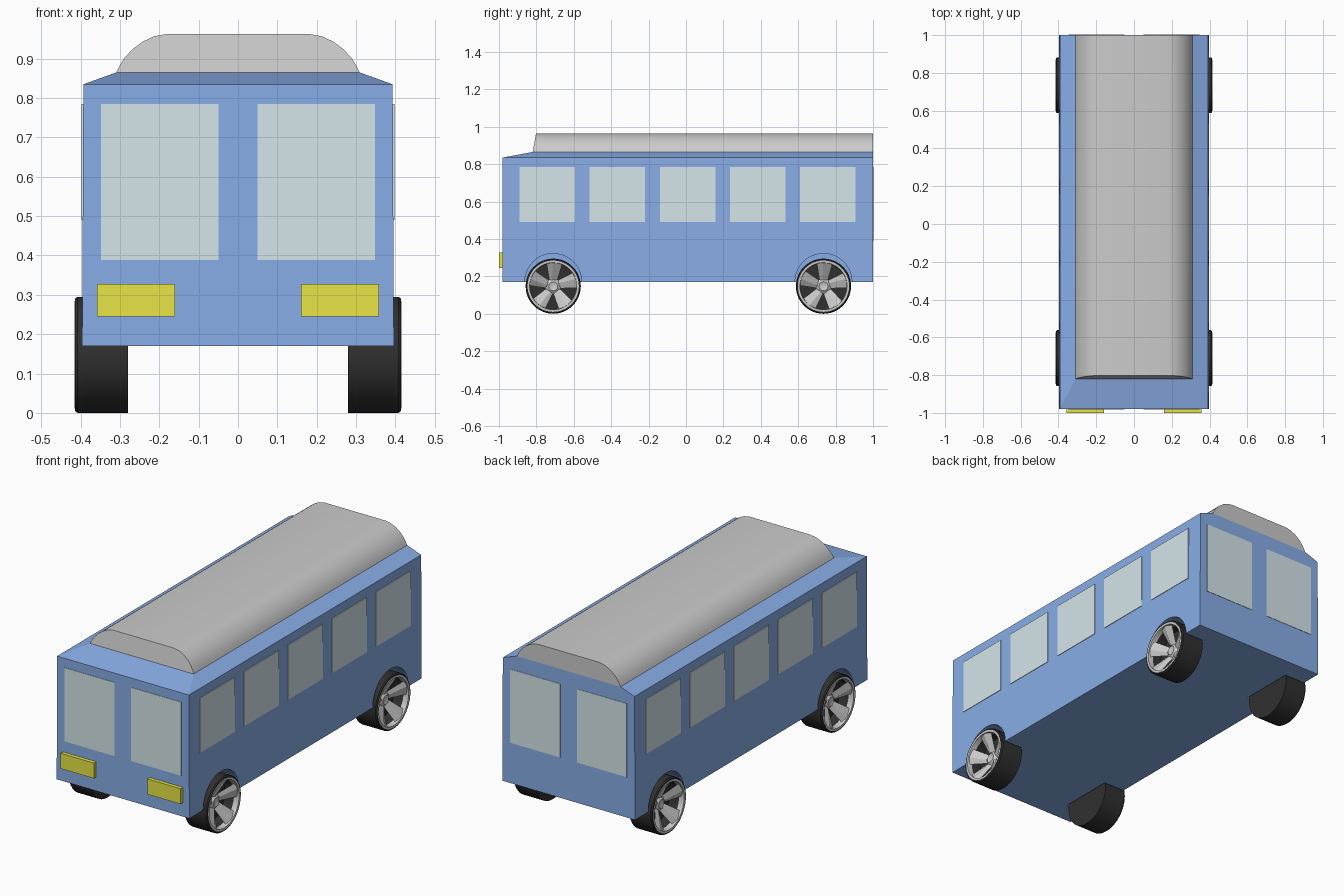
import bpy, bmesh
from math import sin, cos, radians, pi

if "Cube" in bpy.data.objects:
    bpy.data.objects.remove(bpy.data.objects["Cube"])


def material(name, r, g, b):
    m = bpy.data.materials.new(name)
    m.diffuse_color = (r, g, b, 1)
    m.use_nodes = True
    m.node_tree.nodes["Principled BSDF"].inputs["Base Color"].default_value = m.diffuse_color
    return m


BLUE = material("blue paint", 0.25, 0.42, 0.80)
GLASS = material("glass", 0.66, 0.79, 0.83)
YELLOW = material("yellow lamp", 0.80, 0.78, 0.06)
BLACK = material("rubber", 0.03, 0.03, 0.03)


def make(name, verts, faces, mat=None, loc=(0, 0, 0), mirror=False, smooth=None):
    me = bpy.data.meshes.new(name)
    me.from_pydata(verts, [], faces)
    bm = bmesh.new()
    bm.from_mesh(me)
    bmesh.ops.remove_doubles(bm, verts=bm.verts, dist=1e-5)
    bmesh.ops.recalc_face_normals(bm, faces=bm.faces)
    bm.to_mesh(me)
    bm.free()
    ob = bpy.data.objects.new(name, me)
    bpy.context.collection.objects.link(ob)
    ob.location = loc
    if mat:
        me.materials.append(mat)
    if smooth:
        bpy.ops.object.select_all(action='DESELECT')
        ob.select_set(True)
        bpy.context.view_layer.objects.active = ob
        bpy.ops.object.shade_smooth_by_angle(angle=radians(smooth))
    if mirror:
        mod = ob.modifiers.new("mirror", 'MIRROR')
        mod.use_axis = (True, False, False)
        mod.use_clip = False
        mod.use_mirror_merge = False
    return ob


def loft(rings, closed=False):
    """Skin equal-length rings; cap both ends unless closed into a loop."""
    n = len(rings[0])
    verts = [p for r in rings for p in r]
    faces = []
    count = len(rings)
    for i in range(count if closed else count - 1):
        j = (i + 1) % count
        for k in range(n):
            l = (k + 1) % n
            faces.append((i * n + k, i * n + l, j * n + l, j * n + k))
    if not closed:
        faces += [tuple(range(n)), tuple(range((count - 1) * n, count * n))]
    return verts, faces


def rect(x, y0, y1, z):
    return [(-x, y0, z), (x, y0, z), (x, y1, z), (-x, y1, z)]


def circle(x, r, n=48):
    return [(x, r * cos(2 * pi * k / n), r * sin(2 * pi * k / n)) for k in range(n)]


def box(name, x, y, z, mat):
    rings = [[(x[0], y[0], h), (x[1], y[0], h), (x[1], y[1], h), (x[0], y[1], h)] for h in z]
    return make(name, *loft(rings), mat, mirror=True)


# Body shell with sloped roof shoulders
body = make("body", *loft([rect(0.396, -0.98, 1.0, 0.17),
                           rect(0.393, -0.98, 1.0, 0.835),
                           rect(0.31, -0.82, 1.0, 0.865)]), BLUE)

# Rounded roof with raked front
half = [(0.31, 0.863), (0.302, 0.88), (0.288, 0.903), (0.268, 0.924),
        (0.243, 0.943), (0.213, 0.957), (0.18, 0.963)]
section = half + [(-x, z) for x, z in reversed(half)]
front = [(x, -0.82 + (z - 0.863) * 0.18, z) for x, z in section]
back = [(x, 1.0, z) for x, z in section]
make("roof", *loft([front, back]), smooth=30)

# Windows: five per side, two at each end
for i in range(5):
    y = -0.89 + i * 0.375
    box(f"side_window_{i + 1}", (0.38, 0.3975), (y, y + 0.297), (0.49, 0.785), GLASS)
box("front_windows", (0.05, 0.348), (-0.982, -0.97), (0.388, 0.785), GLASS)
box("back_windows", (0.05, 0.348), (0.99, 1.002), (0.388, 0.785), GLASS)

# Headlights
box("headlights", (0.16, 0.358), (-1.0, -0.97), (0.245, 0.328), YELLOW)


# One spoke: a ridged blade sloping inwards from rim to hub
def spoke(angle):
    def pt(x, r, a):
        t = radians(angle + a)
        return (x, r * cos(t), r * sin(t))
    outer = [pt(0.404, 0.13, -20), pt(0.412, 0.129, 2), pt(0.404, 0.13, 18), pt(0.392, 0.13, 2)]
    inner = [pt(0.352, 0.038, -34), pt(0.366, 0.034, 12), pt(0.352, 0.038, 36), pt(0.340, 0.03, 0)]
    return loft([outer, inner])


# Wheels on both axles
for label, y in (("front", -0.71), ("rear", 0.735)):
    loc = (0, y, 0.1475)
    # Wheel arch cut out of the body
    for s in (-1, 1):
        arch = make(f"{label}_arch_cutter", *loft([circle(s * 0.272, 0.152), circle(s * 0.45, 0.152)]),
                    loc=(0, y, 0.17))
        arch.hide_render = True
        arch.hide_viewport = True
        cut = body.modifiers.new("wheel arch", 'BOOLEAN')
        cut.object = arch
        cut.operation = 'DIFFERENCE'
        cut.solver = 'EXACT'
    # Tyre with a recessed outer face
    make(f"{label}_tyres", *loft([circle(0.28, 0.1475), circle(0.408, 0.1475), circle(0.414, 0.143),
                                  circle(0.414, 0.134), circle(0.33, 0.126)]),
         BLACK, loc, True, 30)
    # Rim ring
    make(f"{label}_rims", *loft([circle(0.415, 0.137), circle(0.415, 0.126),
                                 circle(0.385, 0.122), circle(0.385, 0.128)], closed=True),
         None, loc, True, 30)
    # Five spokes
    verts, faces = [], []
    for k in range(5):
        v, f = spoke(88 + 72 * k)
        faces += [tuple(i + len(verts) for i in q) for q in f]
        verts += v
    make(f"{label}_spokes", verts, faces, None, loc, True)
    # Hub
    make(f"{label}_hubs", *loft([circle(0.33, 0.042, 24), circle(0.354, 0.042, 24),
                                 circle(0.368, 0.024, 24), circle(0.364, 0.016, 24)]),
         None, loc, True, 30)
